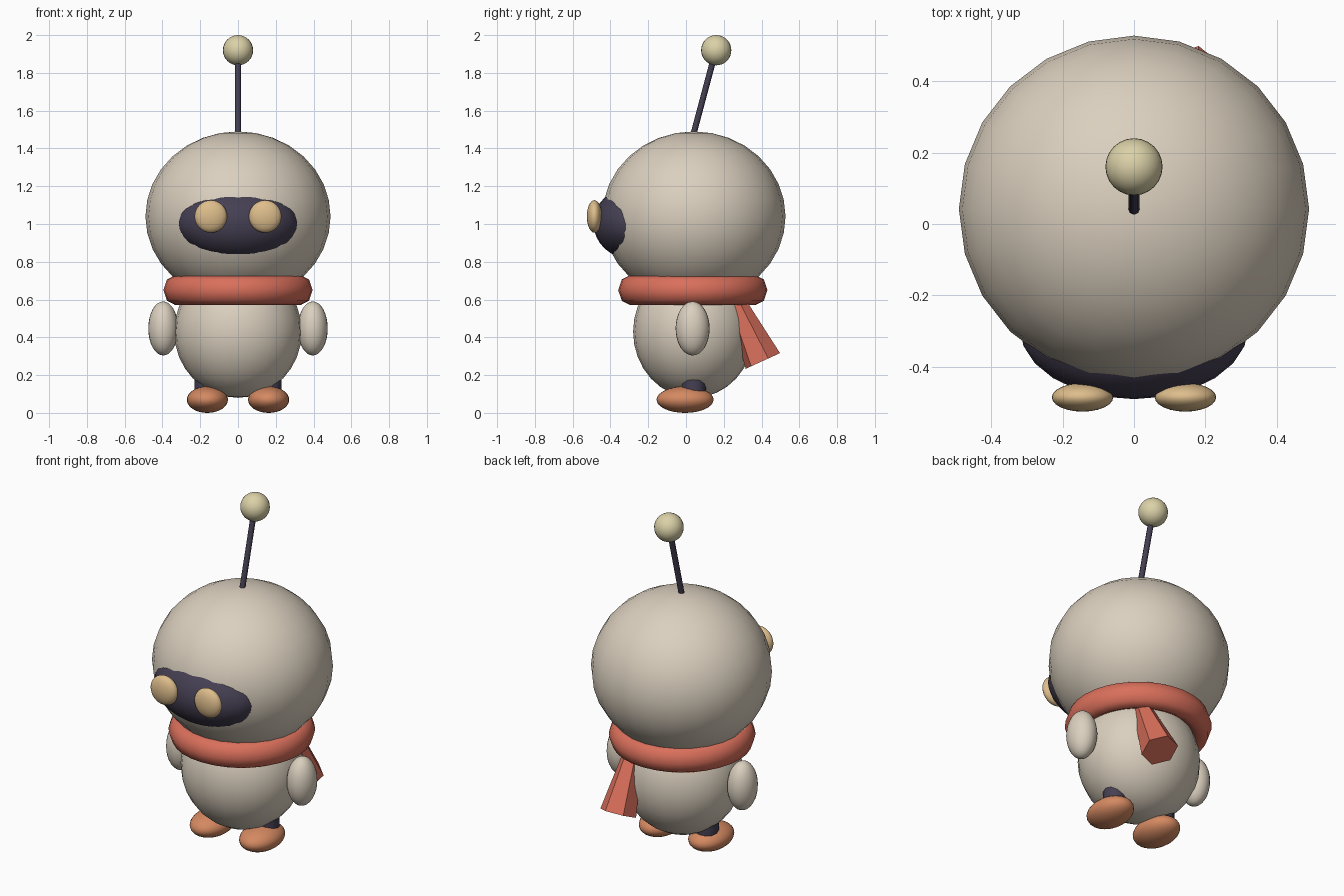
import bpy
from math import radians
from mathutils import Vector, Matrix

cube = bpy.data.objects.get("Cube")
if cube:
    bpy.data.objects.remove(cube, do_unlink=True)


def material(name, rgb):
    mat = bpy.data.materials.new(name)
    mat.use_nodes = True
    color = (*rgb, 1)
    mat.diffuse_color = color
    shader = next(n for n in mat.node_tree.nodes if n.type == 'BSDF_PRINCIPLED')
    shader.inputs["Base Color"].default_value = color
    shader.inputs["Roughness"].default_value = 0.7
    return mat


cream = material("warm cream", (0.71, 0.63, 0.52))
dark = material("dark violet grey", (0.06, 0.05, 0.085))
red = material("scarf red", (0.70, 0.16, 0.105))
orange = material("foot orange", (0.66, 0.25, 0.12))
amber = material("eye amber", (0.73, 0.51, 0.26))
pale = material("pale yellow", (0.71, 0.64, 0.39))


def finish(name, mat, angle=40):
    obj = bpy.context.object
    obj.name = obj.data.name = name
    obj.data.materials.append(mat)
    bpy.ops.object.shade_smooth_by_angle(angle=radians(angle))
    return obj


def ellipsoid(name, mat, center, radii, segments=24, rings=16):
    bpy.ops.mesh.primitive_uv_sphere_add(segments=segments, ring_count=rings,
                                         radius=1, location=center)
    bpy.context.object.scale = radii
    bpy.ops.object.transform_apply(location=False, rotation=False, scale=True)
    return finish(name, mat)


def rod(name, mat, start, end, r_start, r_end, sides, spin=0):
    start, end = Vector(start), Vector(end)
    axis = end - start
    bpy.ops.mesh.primitive_cone_add(vertices=sides, radius1=r_start,
                                    radius2=r_end, depth=axis.length)
    # Align the cone's own axis with the line from start to end
    turn = axis.to_track_quat('Z', 'Y').to_matrix().to_4x4()
    bpy.context.object.matrix_world = (Matrix.Translation((start + end) / 2)
                                       @ turn @ Matrix.Rotation(radians(spin), 4, 'Z'))
    return finish(name, mat, 50)


# Body, head and face
ellipsoid("body", cream, (0, 0.04, 0.43), (0.338, 0.32, 0.35))
ellipsoid("head", cream, (0, 0.042, 1.04), (0.49, 0.485, 0.45))
ellipsoid("face_mask", dark, (0, -0.29, 1.005), (0.32, 0.2, 0.19))

# Paired parts
for side, label in ((1, "left"), (-1, "right")):
    ellipsoid(label + "_eye", amber, (side * 0.144, -0.485, 1.04), (0.086, 0.04, 0.086))
    ellipsoid(label + "_arm", cream, (side * 0.396, 0.035, 0.447), (0.079, 0.09, 0.143))
    ellipsoid(label + "_foot", orange, (side * 0.162, -0.005, 0.07), (0.109, 0.151, 0.07))
    rod(label + "_leg", dark, (side * 0.165, 0.04, 0.06), (side * 0.165, 0.04, 0.26),
        0.066, 0.066, 12)

# Antenna
rod("antenna_stem", dark, (0, 0.03, 1.44), (0, 0.158, 1.92), 0.016, 0.016, 8)
ellipsoid("antenna_ball", pale, (0, 0.16, 1.92), (0.08, 0.08, 0.08))

# Scarf ring with a flaring tail behind
bpy.ops.mesh.primitive_torus_add(location=(0, 0.036, 0.65), major_segments=32,
                                 minor_segments=8, major_radius=0.33, minor_radius=0.065)
bpy.context.object.scale.z = 0.08 / 0.065
bpy.ops.object.transform_apply(location=False, rotation=False, scale=True)
finish("scarf_ring", red, 60)
rod("scarf_tail", red, (0.16, 0.245, 0.63), (0.16, 0.407, 0.275), 0.045, 0.102, 6, 12)
